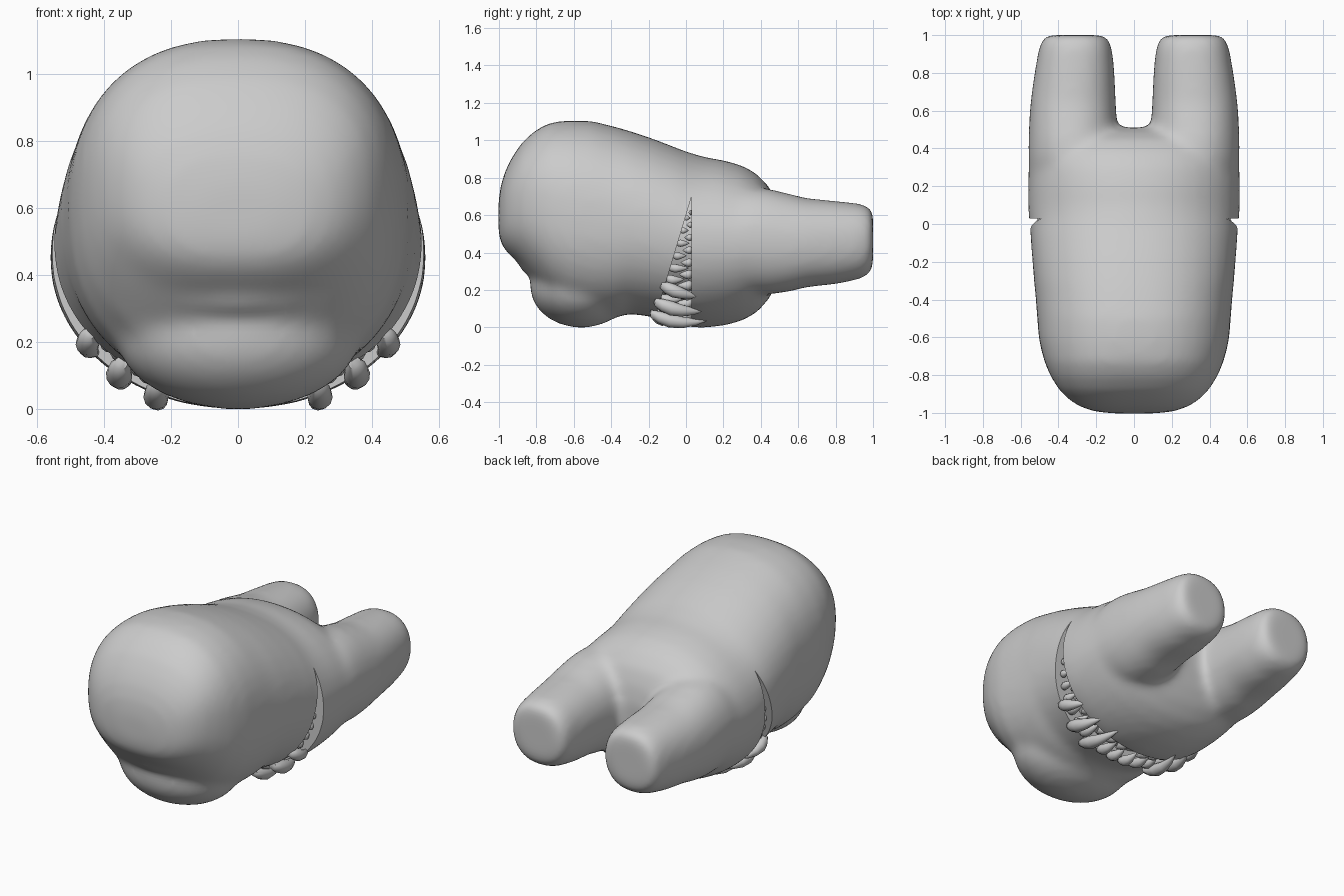
import bpy, bmesh
from math import sin, cos, pi, radians, copysign
from mathutils import Matrix, Vector

cube = bpy.data.objects.get("Cube")
if cube:
    bpy.data.objects.remove(cube)


def add_object(name, bm):
    bmesh.ops.recalc_face_normals(bm, faces=bm.faces)
    mesh = bpy.data.meshes.new(name)
    bm.to_mesh(mesh)
    bm.free()
    ob = bpy.data.objects.new(name, mesh)
    bpy.context.collection.objects.link(ob)
    return ob


def loft(bm, rings, sides=40, powers=(2, 2), matrix=Matrix()):
    """Skin rings given as (y, x centre, half width, bottom z, top z).
    The squareness of the rings runs from the first power to the second."""
    loops = []
    for k, (y, cx, hw, low, high) in enumerate(rings):
        power = powers[0] + (powers[1] - powers[0]) * k / (len(rings) - 1)
        loop = []
        for i in range(sides):
            a = 2 * pi * i / sides
            c, s = cos(a), sin(a)
            x = cx + hw * copysign(abs(c) ** (2 / power), c)
            z = (low + high) / 2 + (high - low) / 2 * copysign(abs(s) ** (2 / power), s)
            loop.append(bm.verts.new(matrix @ Vector((x, y, z))))
        loops.append(loop)
    for a, b in zip(loops, loops[1:]):
        for i in range(sides):
            j = (i + 1) % sides
            bm.faces.new((a[i], a[j], b[j], b[i]))
    bm.faces.new(loops[0])
    bm.faces.new(loops[-1][::-1])


def ellipsoid(bm, centre, radii):
    m = Matrix.Translation(centre) @ Matrix.Diagonal((*radii, 1))
    bmesh.ops.create_uvsphere(bm, u_segments=40, v_segments=24, radius=1, matrix=m)


def finish(ob, angle):
    bpy.ops.object.select_all(action='DESELECT')
    ob.select_set(True)
    bpy.context.view_layer.objects.active = ob
    if ob.modifiers:
        bpy.ops.object.convert(target='MESH')
    bpy.ops.object.shade_smooth_by_angle(angle=radians(angle))


# Body: head, trunk, folds of the chin and two stubby legs, fused together
bm = bmesh.new()
loft(bm, [
    (-1.003, 0, .12, .51, .67),
    (-.99, 0, .22, .45, .76),
    (-.965, 0, .29, .41, .84),
    (-.93, 0, .345, .375, .91),
    (-.88, 0, .395, .33, .985),
    (-.81, 0, .44, .25, 1.05),
    (-.73, 0, .475, .16, 1.095),
    (-.62, 0, .503, .085, 1.107),
    (-.50, 0, .513, .055, 1.103),
    (-.38, 0, .522, .052, 1.073),
    (-.30, 0, .53, .072, 1.05),
    (-.18, 0, .54, .055, 1.01),
    (-.05, 0, .55, .03, .96),
    (.05, 0, .55, .02, .92)], powers=(2.65, 2.1))
loft(bm, [
    (-.05, 0, .54, .03, .955),
    (.02, 0, .558, 0, .935),
    (.10, 0, .562, -.002, .91),
    (.20, 0, .562, .008, .894),
    (.30, 0, .56, .035, .866),
    (.38, 0, .55, .08, .82),
    (.45, 0, .52, .16, .745),
    (.49, 0, .43, .25, .65),
    (.51, 0, .26, .36, .55)], powers=(2.05, 2.05))
for side in (-1, 1):
    loft(bm, [
        (.20, side * .32, .232, .25, .70),
        (.35, side * .323, .237, .18, .75),
        (.45, side * .323, .236, .175, .74),
        (.55, side * .323, .232, .19, .715),
        (.65, side * .322, .226, .215, .69),
        (.80, side * .315, .212, .23, .676),
        (.92, side * .31, .196, .255, .663),
        (.97, side * .31, .18, .275, .65),
        (1.0, side * .31, .152, .32, .62)], powers=(2.05, 2.35))
ellipsoid(bm, (0, -.56, .22), (.365, .275, .222))
ellipsoid(bm, (0, -.62, .33), (.38, .27, .09))
body = add_object("body", bm)
remesh = body.modifiers.new("fuse", 'REMESH')
remesh.mode = 'VOXEL'
remesh.voxel_size = .022
soften = body.modifiers.new("soften", 'SMOOTH')
soften.factor = .5
soften.iterations = 16

# Wedge that opens the mouth on the underside
SLOPE, HINGE_Y, HINGE_Z = .3, .03, .70
bm = bmesh.new()
profile = [(HINGE_Y, HINGE_Z), (HINGE_Y, -.3), (HINGE_Y - SLOPE * (HINGE_Z + .3), -.3)]
face = bm.faces.new([bm.verts.new((-1, y, z)) for y, z in profile])
new = bmesh.ops.extrude_face_region(bm, geom=[face])["geom"]
bmesh.ops.translate(bm, vec=(2, 0, 0), verts=[v for v in new if isinstance(v, bmesh.types.BMVert)])
cutter = add_object("mouth_cutter", bm)
cutter.hide_render = True
cut = body.modifiers.new("mouth", 'BOOLEAN')
cut.operation = 'DIFFERENCE'
cut.solver = 'EXACT'
cut.object = cutter
finish(body, 40)
bpy.data.objects.remove(cutter)

# Inner mouth wall seen between the teeth
bm = bmesh.new()
loft(bm, [(-.35, 0, .40, .16, .85), (-.1, 0, .44, .11, .86), (.15, 0, .44, .10, .82)])
finish(add_object("mouth_lining", bm), 40)


# Teeth: curved cones set around the rims of the mouth
def tooth(bm, angle, spread, length, radius, facing, tilt=0):
    t = radians(angle)
    x, z = .56 * spread * sin(t), .48 - .49 * spread * cos(t)
    y = HINGE_Y
    if facing > 0:
        y -= SLOPE * (HINGE_Z - z)
    turn = (Matrix.Rotation(-t, 4, 'Y') @ Matrix.Rotation(0 if facing > 0 else pi, 4, 'Z')
            @ Matrix.Rotation(radians(tilt), 4, 'Z'))
    rings = []
    for u, r in ((-.1, .5), (.05, .85), (.25, 1), (.5, .8), (.75, .48), (.92, .2), (1, .05)):
        lift = -.4 * length * u * (1 - u)
        rings.append((u * length, 0, r * radius, lift - r * radius, lift + r * radius))
    loft(bm, rings, 12, matrix=Matrix.Translation((x, y, z)) @ turn)


front, rear = bmesh.new(), bmesh.new()
for side in (-1, 1):
    for angle, length, radius, tilt in ((27, .29, .038, 8), (41, .25, .04, 12), (56, .20, .036, 18)):
        tooth(front, side * angle, .96, length, radius, 1, side * tilt)
    for k, angle in enumerate(range(5, 112, 9)):
        gap = SLOPE * (HINGE_Z - .48 + .45 * cos(radians(angle)))
        size = .012 + .10 * gap
        tooth(front, side * angle, .88, gap * (.7 + .15 * (k % 2)), size, 1)
        tooth(rear, side * (angle + 4), .88, gap * .5, size, -1)
finish(add_object("front_teeth", front), 60)
finish(add_object("rear_teeth", rear), 60)
